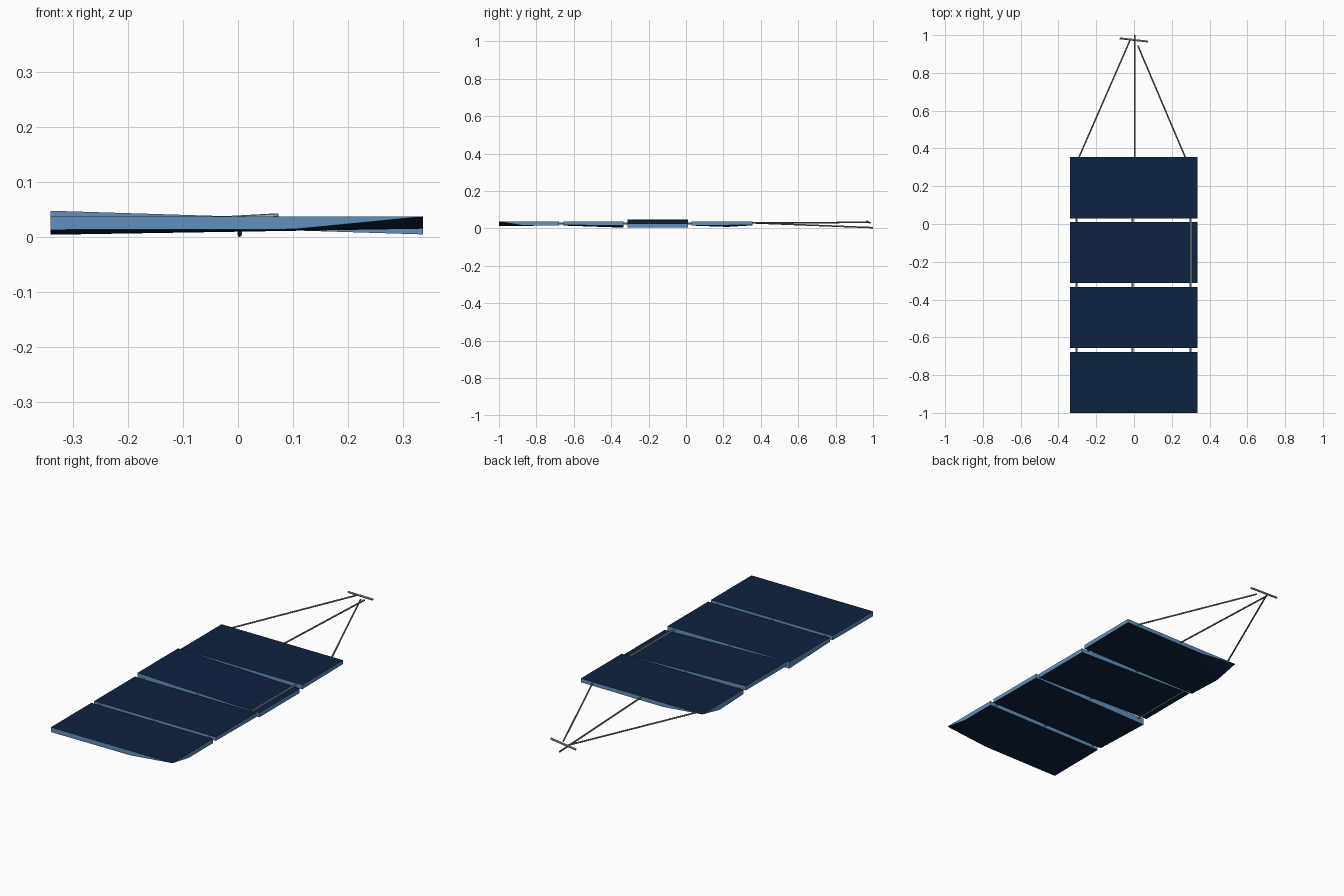
import bpy, bmesh, math
from mathutils import Vector

if "Cube" in bpy.data.objects:
    bpy.data.objects.remove(bpy.data.objects["Cube"])


def material(name, rgb):
    m = bpy.data.materials.new(name)
    m.diffuse_color = (*rgb, 1)
    m.use_nodes = True
    m.node_tree.nodes["Principled BSDF"].inputs["Base Color"].default_value = m.diffuse_color
    return m


NAVY = material("navy_cells", (0.004, 0.016, 0.052))
BLUE = material("steel_blue_edge", (0.12, 0.28, 0.52))
GREY = material("mid_grey_metal", (0.23, 0.23, 0.24))
PALE = material("pale_grey_metal", (0.40, 0.39, 0.37))

X0, X1 = -0.34, 0.336
TOP, BOT = 0.037, 0.015


def finish(name, bm, mats):
    bmesh.ops.recalc_face_normals(bm, faces=bm.faces[:])
    me = bpy.data.meshes.new(name)
    bm.to_mesh(me)
    bm.free()
    for m in mats:
        me.materials.append(m)
    ob = bpy.data.objects.new(name, me)
    bpy.context.collection.objects.link(ob)
    return ob


def panel(name, y0, y1, low=(), tilt=0.0):
    """Convex slab; `low` gives the underside points, `tilt` drops the right side."""
    corners = [(X0, y0), (X1, y0), (X1, y1), (X0, y1)]
    low = low or [(x, y, BOT) for x, y in corners]
    bm = bmesh.new()
    for x, y, z in [(x, y, TOP) for x, y in corners] + list(low):
        bm.verts.new((x, y, z - tilt * x))
    bmesh.ops.convex_hull(bm, input=bm.verts[:])
    bmesh.ops.dissolve_limit(bm, angle_limit=0.002, verts=bm.verts[:], edges=bm.edges[:])
    bm.normal_update()
    # cells on top and underside, blue on the rim
    for f in bm.faces:
        f.material_index = 1 if abs(f.normal.z) < 0.05 else 0
    return finish(name, bm, [NAVY, BLUE])


def rod(name, a, b, mat, r=0.004, sides=8):
    a, b = Vector(a), Vector(b)
    d = b - a
    bm = bmesh.new()
    bmesh.ops.create_cone(bm, cap_ends=True, segments=sides, radius1=r, radius2=r, depth=d.length)
    rot = d.to_track_quat('Z', 'Y').to_matrix().to_4x4()
    bmesh.ops.transform(bm, matrix=rot, verts=bm.verts[:])
    bmesh.ops.translate(bm, vec=(a + b) / 2, verts=bm.verts[:])
    return finish(name, bm, [mat])


# Inner panel, with a cut lower corner at back left
panel("panel_inner", 0.03, 0.355,
      [(X0, 0.03, BOT), (X1, 0.03, BOT), (X1, 0.355, 0.018),
       (-0.12, 0.355, 0.016), (X0, 0.22, 0.008)])
# Second panel, tilted sideways
panel("panel_second", -0.312, 0.01, tilt=0.031)
# Third panel, with one lower corner dropped
panel("panel_third", -0.656, -0.334,
      [(X0, -0.656, BOT), (X1, -0.656, BOT + 0.003), (X1, -0.334, BOT), (X0, -0.334, 0.004)])
# Outer panel, with a cut lower corner at front right
panel("panel_outer", -1.0, -0.678,
      [(X0, -1.0, 0.013), (0.10, -1.0, 0.014), (X1, -0.87, 0.015),
       (X1, -0.678, BOT), (X0, -0.678, BOT)])

# Hinge rods running through the panels
for label, x in (("left", -0.305), ("middle", -0.007), ("right", 0.30)):
    rod("hinge_rod_" + label, (x, -0.70, 0.027), (x, 0.05, 0.027), PALE, 0.005)

# Yoke struts and crossbar
rod("yoke_strut_left", (-0.295, 0.345, 0.030), (-0.02, 0.975, 0.032), GREY)
rod("yoke_strut_right", (0.275, 0.345, 0.030), (0.02, 0.945, 0.032), GREY)
rod("yoke_strut_middle", (0.003, 0.345, 0.030), (0.003, 1.0, 0.004), GREY)
rod("yoke_crossbar", (-0.075, 0.983, 0.030), (0.073, 0.966, 0.038), PALE, 0.005)
